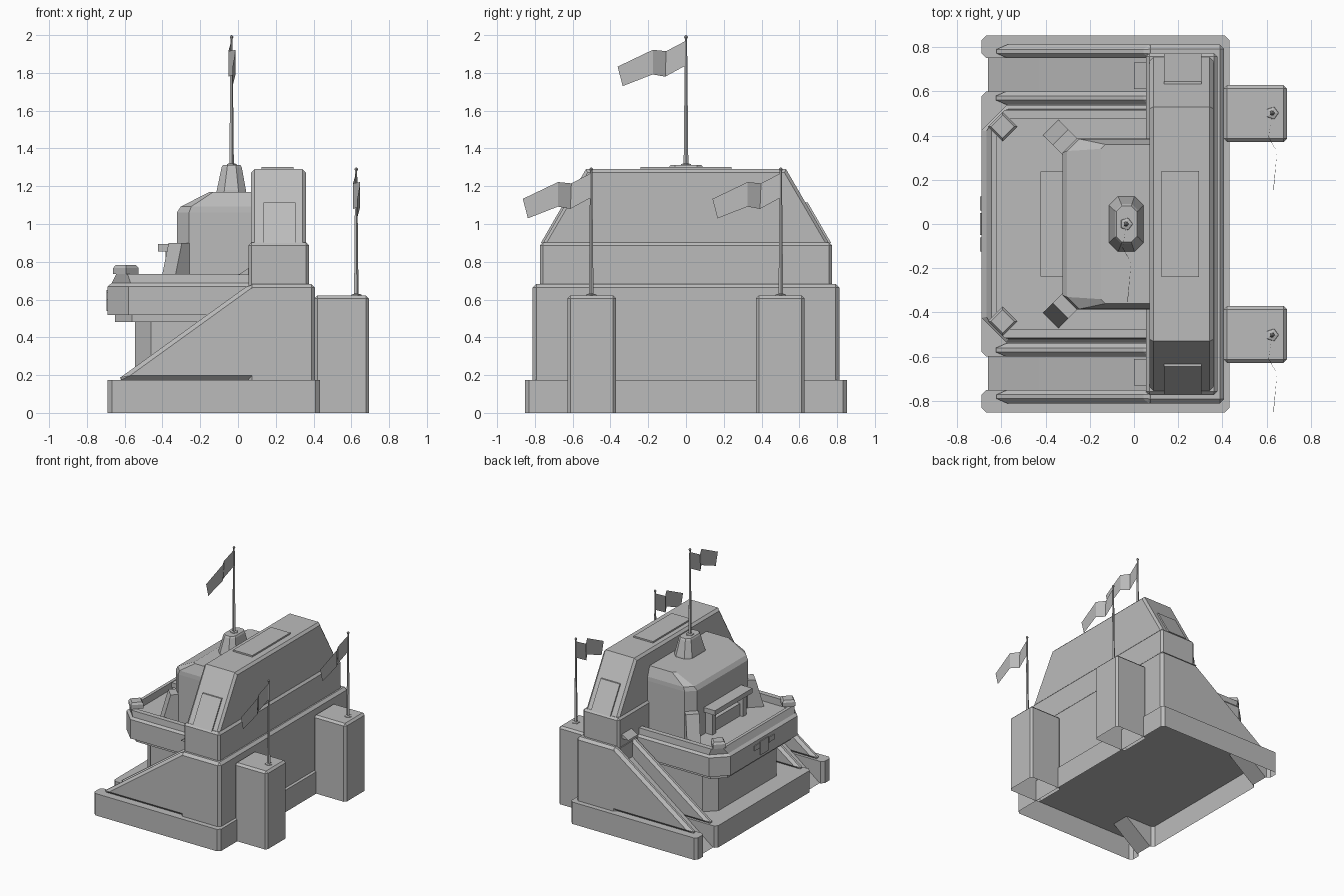
import bpy, bmesh, math
from mathutils import Matrix

if "Cube" in bpy.data.objects:
    bpy.data.objects.remove(bpy.data.objects["Cube"])

stone = bpy.data.materials.new("plain_grey")
stone.use_nodes = True
grey = (0.5, 0.5, 0.5, 1)
stone.diffuse_color = grey
stone.node_tree.nodes["Principled BSDF"].inputs["Base Color"].default_value = grey
SIDES = ((1, "left"), (-1, "right"))
FLOOR = 0.175


def finish(name, bm, bevel=0):
    bmesh.ops.recalc_face_normals(bm, faces=bm.faces)
    me = bpy.data.meshes.new(name)
    bm.to_mesh(me)
    bm.free()
    me.materials.append(stone)
    ob = bpy.data.objects.new(name, me)
    bpy.context.collection.objects.link(ob)
    if bevel:
        mod = ob.modifiers.new("Chamfer", "BEVEL")
        mod.width, mod.segments = bevel, 1
        mod.limit_method = "ANGLE"


def loft(name, rings, bevel=0, matrix=None, open_base=False):
    """Join rings of points with side faces and cap the ends."""
    bm = bmesh.new()
    rows = [[bm.verts.new(p) for p in ring] for ring in rings]
    n = len(rows[0])
    for a, b in zip(rows, rows[1:]):
        for i in range(n):
            j = (i + 1) % n
            bm.faces.new((a[i], a[j], b[j], b[i]))
    if not open_base:
        bm.faces.new(rows[0])
    bm.faces.new(rows[-1])
    if matrix:
        bm.transform(matrix)
    finish(name, bm, bevel)


def side_prism(name, outline, y0, y1, bevel=0):
    """Extrude an x-z outline along y."""
    loft(name, [[(x, y, z) for x, z in outline] for y in (y0, y1)], bevel)


def rect(x0, x1, y0, y1, z):
    return [(x0, y0, z), (x1, y0, z), (x1, y1, z), (x0, y1, z)]


def box(name, x0, x1, y0, y1, z0, z1, bevel=0, open_base=False):
    loft(name, [rect(x0, x1, y0, y1, z) for z in (z0, z1)], bevel, open_base=open_base)


def bay(x0, x1, hy, c, z):
    """Rectangle with the two -x corners cut."""
    return [(x0, -hy + c, z), (x0 + c, -hy, z), (x1, -hy, z),
            (x1, hy, z), (x0 + c, hy, z), (x0, hy - c, z)]


def octagon(x0, x1, hy, c, z):
    return [(x0, -hy + c, z), (x0 + c, -hy, z), (x1 - c, -hy, z), (x1, -hy + c, z),
            (x1, hy - c, z), (x1 - c, hy, z), (x0 + c, hy, z), (x0, hy - c, z)]


def plinth(mouth, z):
    """Plan of the plinth, with chamfered corners and two ramp mouths."""
    c, x0, x1, hy = 0.022, -0.69, 0.433, 0.853
    half = [(x1, hy - c), (x1 - c, hy), (x0 + c, hy), (x0, hy - c), (x0, 0.75 + c),
            (x0 + c, 0.75), (mouth, 0.75), (mouth, 0.6), (x0 + c, 0.6), (x0, 0.6 - c)]
    return [(x, y, z) for x, y in half] + [(x, -y, z) for x, y in reversed(half)]


def pole(name, x, y, z0, z1):
    """Pentagonal flagpole with collar, taper, finial and folded flag."""
    profile = [(0.032, z0), (0.028, z0 + 0.012), (0.013, z0 + 0.016), (0.006, z1 - 0.02),
               (0.011, z1 - 0.01), (0.003, z1)]
    loft(name + "_pole", [[(x + r * math.cos(math.tau * i / 5), y + r * math.sin(math.tau * i / 5), z)
                           for i in range(5)] for r, z in profile])
    # x offset, top y, bottom y, top drop, bottom drop from the pole tip
    folds = [(0, 0, 0, 0.03, 0.16), (-0.016, -0.105, -0.11, 0.085, 0.22),
             (0.022, -0.176, -0.176, 0.078, 0.208), (0.006, -0.362, -0.335, 0.167, 0.27)]
    bm = bmesh.new()
    cols = [(bm.verts.new((x + dx, y + yt, z1 - t)), bm.verts.new((x + dx, y + yb, z1 - b)))
            for dx, yt, yb, t, b in folds]
    for a, b in zip(cols, cols[1:]):
        bm.faces.new((a[0], b[0], b[1], a[1]))
    finish(name + "_flag", bm)


# Plinth: open underneath, the ramps rise from its mouths
loft("plinth", [plinth(-0.66, 0), plinth(-0.43, FLOOR)], open_base=True)

# Ramps with sloping walls on both sides, hoods and rear pillars
wall = [(-0.64, FLOOR), (0.06, 0.68), (0.2, 0.68), (0.2, FLOOR)]
ramp = [(-0.43, FLOOR), (0.1, 0.57), (0.1, FLOOR)]
for s, side in SIDES:
    def span(a, b):
        return sorted((s * a, s * b))
    side_prism(side + "_ramp", ramp, *span(0.6, 0.75))
    side_prism(side + "_ramp_outer_wall", wall, *span(0.75, 0.812), 0.022)
    side_prism(side + "_ramp_inner_wall", wall, *span(0.54, 0.6), 0.02)
    side_prism(side + "_door_hood", [(0.0, 0.73), (0.06, 0.77), (0.06, 0.73)], *span(0.61, 0.73))
    box(side + "_pillar", 0.405, 0.693, *span(0.371, 0.628), 0, 0.622, 0.016, True)
    pole(side, 0.625, s * 0.502, 0.615, 1.3)

# Rear hall in three stepped tiers
box("hall_lower", 0.055, 0.408, -0.812, 0.812, FLOOR, 0.683, 0.02, True)
box("hall_middle", 0.055, 0.377, -0.774, 0.774, 0.67, 0.903, 0.016, True)
# Trapezoid upper tier with chamfered long edges
loft("hall_upper", [[(x, -0.762 + d, 0.89), (x, 0.762 - d, 0.89),
                     (x, 0.53 - d / 2, 1.29 - d), (x, -0.53 + d / 2, 1.29 - d)]
                    for x, d in ((0.07, 0.018), (0.088, 0), (0.342, 0), (0.36, 0.018))])
box("hall_roof_plate", 0.125, 0.295, -0.24, 0.24, 1.28, 1.302)
for s, side in SIDES:
    loft(side + "_hall_panel", [rect(0.135, 0.305, *sorted((s * y, s * (y + 0.062))), z)
                                for y, z in ((0.706, 0.9), (0.583, 1.113))])

# Front column and terrace with parapet
loft("terrace_column", [bay(-0.545, 0.1, 0.45, 0.085, z) for z in (FLOOR, 0.5)], open_base=True)
loft("terrace", [bay(-0.65, 0.08, 0.49, 0.09, 0.48), bay(-0.65, 0.08, 0.49, 0.09, 0.518),
                 bay(-0.69, 0.08, 0.535, 0.11, 0.518), bay(-0.69, 0.08, 0.535, 0.11, 0.67),
                 bay(-0.668, 0.08, 0.52, 0.1, 0.687), bay(-0.645, 0.08, 0.515, 0.06, 0.735),
                 bay(-0.62, 0.08, 0.475, 0.06, 0.735), bay(-0.62, 0.08, 0.475, 0.06, 0.68)])
for s, side in SIDES:
    turn = Matrix.Translation((-0.594, s * 0.44, 0)) @ Matrix.Rotation(math.pi / 4, 4, "Z")
    loft(side + "_corner_block", [rect(-h, h, -h, h, z) for h, z in
                                  ((0.047, 0.735), (0.047, 0.768), (0.037, 0.784))], matrix=turn)
    # Sloping buttress on the cabin corner
    lean = Matrix.Translation((-0.29, s * 0.35, 0)) @ Matrix.Rotation(s * math.radians(135), 4, "Z")
    loft(side + "_buttress", [rect(-0.03, 0.125, -0.05, 0.05, 0.67),
                              rect(-0.03, 0.06, -0.05, 0.05, 0.9)], matrix=lean)
    box(side + "_porch_post", -0.385, -0.31, *sorted((s * 0.17, s * 0.215)), 0.67, 0.87)
    box(side + "_front_plate", -0.696, -0.68, *sorted((s * 0.06, s * 0.125)), 0.6, 0.64)

# Shallow raised plate on the terrace front
box("front_plate", -0.697, -0.68, -0.05, 0.05, 0.54, 0.65)

# Cabin with sloping roof, and porch
loft("cabin", [bay(-0.324, 0.1, 0.387, 0.065, 0.67), bay(-0.324, 0.1, 0.387, 0.065, 1.06),
               bay(-0.303, 0.1, 0.385, 0.055, 1.092), bay(-0.15, 0.1, 0.36, 0.02, 1.17)])
box("porch_roof", -0.423, -0.3, -0.237, 0.237, 0.855, 0.893)
box("porch_back", -0.36, -0.3, -0.17, 0.17, 0.67, 0.78)

# Roof turret and main flag
loft("turret", [octagon(-0.116, 0.046, 0.128, 0.04, 1.15), octagon(-0.112, 0.042, 0.124, 0.04, 1.18),
                octagon(-0.087, 0.02, 0.09, 0.03, 1.3), octagon(-0.08, 0.013, 0.082, 0.025, 1.312)])
pole("main", -0.035, 0, 1.305, 2.0)
